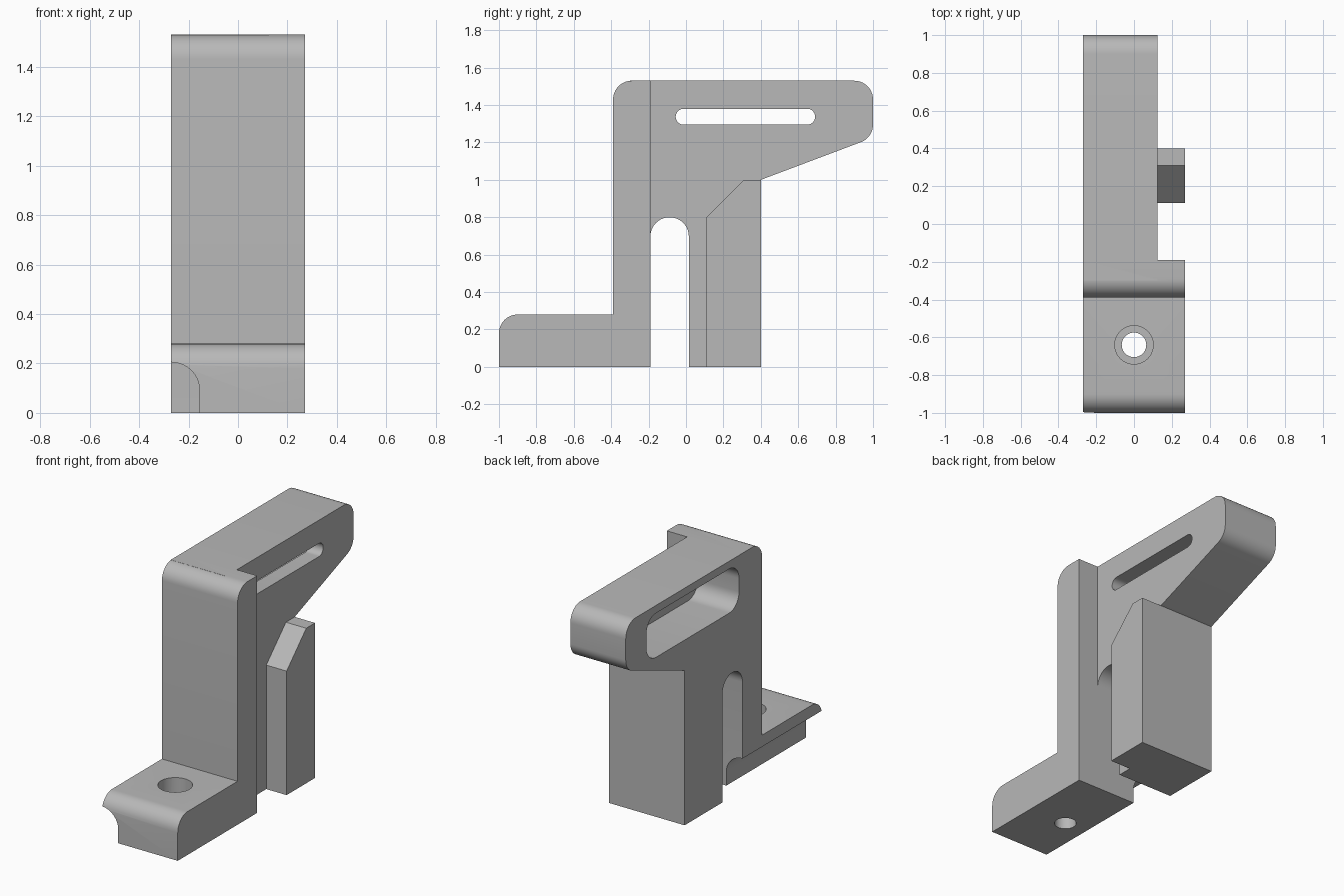
import bpy, bmesh, math
from mathutils import Vector

cube = bpy.data.objects.get("Cube")
if cube:
    bpy.data.objects.remove(cube, do_unlink=True)

grey = bpy.data.materials.new("plain grey")
grey.use_nodes = True
colour = (0.48, 0.48, 0.48, 1)
grey.diffuse_color = colour
grey.node_tree.nodes["Principled BSDF"].inputs["Base Color"].default_value = colour


def fillet(points, steps=10):
    """Round each corner (a, b, radius) of a closed outline; no radius keeps it sharp."""
    out = []
    for i, point in enumerate(points):
        p = Vector(point[:2])
        if len(point) == 2:
            out.append(p)
            continue
        r = point[2]
        u = (Vector(points[i - 1][:2]) - p).normalized()
        v = (Vector(points[(i + 1) % len(points)][:2]) - p).normalized()
        half = u.angle(v) / 2
        centre = p + (u + v).normalized() * r / math.sin(half)
        start = p + u * r / math.tan(half) - centre
        end = p + v * r / math.tan(half) - centre
        sweep = start.angle_signed(end)
        for k in range(steps + 1):
            t = -sweep * k / steps
            c, s = math.cos(t), math.sin(t)
            out.append(centre + Vector((start.x * c - start.y * s, start.x * s + start.y * c)))
    return out


def prism(name, points, low, high, axis="x"):
    """Extrude an outline along x (outline in y, z), y (x, z) or z (x, y)."""
    place = {"x": lambda p: (low, p.x, p.y),
             "y": lambda p: (p.x, low, p.y),
             "z": lambda p: (p.x, p.y, low)}[axis]
    shift = Vector([(high - low) * (axis == a) for a in "xyz"])
    bm = bmesh.new()
    face = bm.faces.new([bm.verts.new(place(p)) for p in fillet(points)])
    grown = bmesh.ops.extrude_face_region(bm, geom=[face])["geom"]
    bmesh.ops.translate(bm, vec=shift, verts=[g for g in grown if isinstance(g, bmesh.types.BMVert)])
    bmesh.ops.remove_doubles(bm, verts=bm.verts, dist=1e-5)
    bmesh.ops.recalc_face_normals(bm, faces=bm.faces)
    mesh = bpy.data.meshes.new(name)
    bm.to_mesh(mesh)
    bm.free()
    mesh.materials.append(grey)
    obj = bpy.data.objects.new(name, mesh)
    bpy.context.collection.objects.link(obj)
    return obj


def box(y0, y1, z0, z1, r):
    return [(y0, z0, r), (y1, z0, r), (y1, z1, r), (y0, z1, r)]


def combine(target, other, operation):
    bpy.context.view_layer.objects.active = target
    mod = target.modifiers.new(operation, "BOOLEAN")
    mod.operation, mod.solver, mod.object = operation, "EXACT", other
    bpy.ops.object.modifier_apply(modifier=mod.name)
    bpy.data.objects.remove(other, do_unlink=True)


LEFT, RIGHT, PLATE = 0.27, -0.27, 0.125

# Foot and upright column, full width
bracket = prism("bracket", [(-1, 0), (-0.19, 0), (-0.19, 1.53), (-0.39, 1.53, 0.1),
                            (-0.39, 0.28), (-1, 0.28, 0.1)], RIGHT, LEFT)

# Rear plate with arched gap, leg and sloping arm
plate = prism("plate", [(-0.3, 1.53), (-0.3, 0.6), (-0.19, 0.6), (-0.19, 0.8, 0.102),
                        (0.015, 0.8, 0.102), (0.015, 0), (0.4, 0), (0.4, 1),
                        (1, 1.226, 0.1), (1, 1.53, 0.1)], RIGHT, PLATE)
combine(bracket, plate, "UNION")

# Chamfered pad on the side of the leg
pad = prism("pad", [(0.11, 0), (0.4, 0), (0.4, 1), (0.31, 1), (0.11, 0.8)], 0, LEFT)
combine(bracket, pad, "UNION")

# Long slot and its wider recess
combine(bracket, prism("slot", box(-0.055, 0.69, 1.295, 1.38, 0.042), -0.4, 0.2), "DIFFERENCE")
combine(bracket, prism("recess", box(-0.155, 0.79, 1.195, 1.48, 0.1), -0.4, 0.025), "DIFFERENCE")

# Rounded groove under the foot
groove = prism("groove", [(-0.4, -0.1), (-0.155, -0.1), (-0.155, 0.205, 0.115),
                          (-0.27, 0.205), (-0.4, 0.205)], -1.1, -0.1, "y")
combine(bracket, groove, "DIFFERENCE")

# Counterbored screw hole
for name, radius, low in (("hole", 0.065, -0.1), ("counterbore", 0.102, 0.1)):
    outline = [(radius * math.cos(a * math.tau / 40), radius * math.sin(a * math.tau / 40) - 0.64)
               for a in range(40)]
    combine(bracket, prism(name, outline, low, 0.4, "z"), "DIFFERENCE")

# Tidy coplanar faces, then smooth the curves
bm = bmesh.new()
bm.from_mesh(bracket.data)
bmesh.ops.remove_doubles(bm, verts=bm.verts, dist=1e-5)
bmesh.ops.dissolve_limit(bm, angle_limit=0.005, verts=bm.verts, edges=bm.edges)
bm.to_mesh(bracket.data)
bm.free()
bpy.ops.object.select_all(action="DESELECT")
bracket.select_set(True)
bpy.context.view_layer.objects.active = bracket
bpy.ops.object.shade_smooth_by_angle(angle=math.radians(25))
